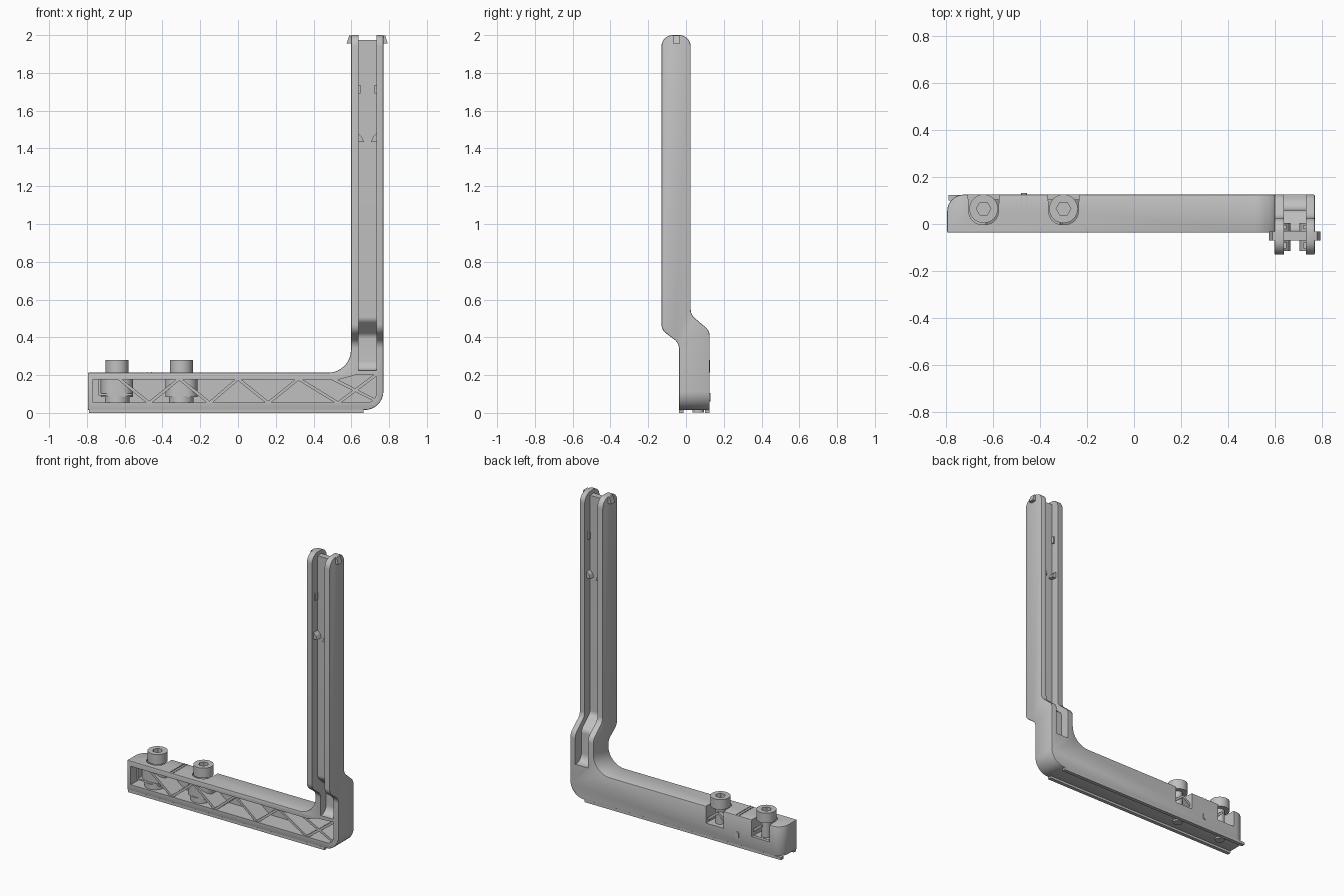
import bpy, bmesh, math
from mathutils import Vector

if "Cube" in bpy.data.objects:
    bpy.data.objects.remove(bpy.data.objects["Cube"], do_unlink=True)

grey = bpy.data.materials.new("light grey plastic")
grey.use_nodes = True
COLOUR = (0.53, 0.53, 0.53, 1)
grey.diffuse_color = COLOUR
grey.node_tree.nodes["Principled BSDF"].inputs["Base Color"].default_value = COLOUR


def add_mesh(name, bm):
    bmesh.ops.recalc_face_normals(bm, faces=bm.faces)
    mesh = bpy.data.meshes.new(name)
    bm.to_mesh(mesh)
    bm.free()
    ob = bpy.data.objects.new(name, mesh)
    mesh.materials.append(grey)
    bpy.context.collection.objects.link(ob)
    return ob


def prism(name, points, axis, lo, hi):
    """Extrude a flat outline along one axis."""
    place = {"x": lambda p, t: (t, p[0], p[1]),
             "y": lambda p, t: (p[0], t, p[1]),
             "z": lambda p, t: (p[0], p[1], t)}[axis]
    bm = bmesh.new()
    face = bm.faces.new([bm.verts.new(place(p, lo)) for p in points])
    out = bmesh.ops.extrude_face_region(bm, geom=[face])
    verts = [v for v in out["geom"] if isinstance(v, bmesh.types.BMVert)]
    step = Vector(place((0, 0), hi - lo))
    bmesh.ops.translate(bm, verts=verts, vec=step)
    return add_mesh(name, bm)


def box(name, x, y, z):
    return prism(name, [(x[0], y[0]), (x[1], y[0]), (x[1], y[1]), (x[0], y[1])], "z", *z)


def ring(cx, cy, r, n=32):
    return [(cx + r * math.cos(2 * math.pi * i / n), cy + r * math.sin(2 * math.pi * i / n))
            for i in range(n)]


def rounded(corners, steps=8):
    """Round each (u, v, radius) corner of an outline."""
    out = []
    for i, (u, v, r) in enumerate(corners):
        p = Vector((u, v))
        if r == 0:
            out.append((u, v))
            continue
        a = (Vector(corners[i - 1][:2]) - p).normalized()
        b = (Vector(corners[(i + 1) % len(corners)][:2]) - p).normalized()
        half = a.angle(b) / 2
        cut = r / math.tan(half)
        centre = p + (a + b).normalized() * (r / math.sin(half))
        start, end = p + a * cut - centre, p + b * cut - centre
        turn = start.angle_signed(end)
        for k in range(steps + 1):
            w = -turn * k / steps
            c, s = math.cos(w), math.sin(w)
            out.append(tuple(centre + Vector((start.x * c - start.y * s, start.x * s + start.y * c))))
    return out


def boolean(ob, other, kind):
    mod = ob.modifiers.new(other.name, "BOOLEAN")
    mod.operation = kind
    mod.solver = "EXACT"
    mod.object = other
    other.hide_render = True
    bpy.context.view_layer.objects.active = ob
    bpy.ops.object.modifier_apply(modifier=mod.name)
    bpy.data.objects.remove(other, do_unlink=True)


def smooth(ob):
    bpy.ops.object.select_all(action="DESELECT")
    ob.select_set(True)
    bpy.context.view_layer.objects.active = ob
    bpy.ops.object.shade_smooth_by_angle(angle=math.radians(30))


# L-shaped body: front outline crossed with the jogged side outline
body = prism("bracket_body", rounded([
    (-0.795, 0.015, 0), (0.77, 0.015, 0.1), (0.77, 2.1, 0), (0.598, 2.1, 0),
    (0.598, 0.213, 0.12), (-0.795, 0.213, 0)]), "y", -0.3, 0.3)
side = prism("side_outline", rounded([
    (-0.037, -0.1, 0), (-0.037, 0.37, 0.06), (-0.13, 0.44, 0.06), (-0.13, 2, 0.06),
    (0.025, 2, 0.06), (0.025, 0.52, 0.06), (0.125, 0.435, 0.06), (0.125, -0.1, 0)]), "x", -1, 1)
boolean(body, side, "INTERSECT")
plan = prism("end_rounding", rounded([
    (-0.795, -0.3, 0), (1, -0.3, 0), (1, 0.125, 0), (-0.795, 0.125, 0.07)]), "z", -0.5, 2.5)
boolean(body, plan, "INTERSECT")
bevel = body.modifiers.new("soft_edges", "BEVEL")
bevel.width, bevel.segments = 0.008, 2
bevel.limit_method, bevel.angle_limit = "ANGLE", math.radians(50)
bpy.context.view_layer.objects.active = body
bpy.ops.object.modifier_apply(modifier=bevel.name)

# Channels along the upright, leaving a web between two walls
front_channel = [(-0.3, 2.1, 0), (-0.07, 2.1, 0), (-0.07, 0.49, 0.04), (0.02, 0.41, 0.04),
                 (0.02, 0.225, 0.05), (-0.3, 0.225, 0)]
back_channel = [(0.3, 2.1, 0), (-0.03, 2.1, 0), (-0.03, 0.52, 0.04), (0.06, 0.44, 0.04),
                (0.06, 0.235, 0.05), (0.3, 0.235, 0)]
for name, outline in (("front_channel", front_channel), ("back_channel", back_channel)):
    boolean(body, prism(name, rounded(outline), "x", 0.638, 0.732), "DIFFERENCE")
boolean(body, box("web_top_gap", (0.638, 0.732), (-0.2, 0.1), (1.975, 2.1)), "DIFFERENCE")

# Truss pocket in the front of the arm
POCKET_BACK = 0.095
pocket = prism("pocket", rounded([
    (-0.768, 0.055, 0), (0.732, 0.055, 0.05), (0.732, 0.205, 0), (0.62, 0.2, 0),
    (0.54, 0.178, 0), (-0.768, 0.178, 0)]), "y", -0.2, POCKET_BACK)
boolean(body, pocket, "DIFFERENCE")

# Solid housings in the pocket around each bolt notch
BOLTS = (-0.64, -0.3)
BOLT_Y = 0.065
for x in BOLTS:
    housing = prism("bolt_housing", rounded([
        (x - 0.085, -0.018, 0.06), (x + 0.085, -0.018, 0.06),
        (x + 0.085, 0.11, 0), (x - 0.085, 0.11, 0)]), "z", 0.085, 0.195)
    boolean(body, housing, "UNION")
    notch = prism("bolt_notch", rounded([
        (x - 0.06, -0.002, 0.055), (x + 0.06, -0.002, 0.055),
        (x + 0.07, 0.2, 0), (x - 0.07, 0.2, 0)]), "z", 0.1, 0.3)
    boolean(body, notch, "DIFFERENCE")
smooth(body)

# Diagonal ribs of the truss
LOW, HIGH = 0.052, 0.181
zigzag = [(-0.77, HIGH), (-0.63, HIGH), (-0.47, LOW), (-0.31, HIGH), (-0.15, LOW),
          (0.0, HIGH), (0.16, LOW), (0.32, HIGH), (0.53, LOW)]
ribs = list(zip(zigzag[1:], zigzag[2:]))
ribs += [((-0.77, 0.16), (-0.63, LOW)), ((0.5, HIGH), (0.72, 0.07)),
         ((0.41, LOW + 0.06), (0.5, HIGH)), ((0.53, LOW), (0.735, 0.205))]
for a, b in ribs[:7] + ribs[8:9] + ribs[10:]:
    a, b = Vector(a), Vector(b)
    d = (b - a).normalized()
    n = Vector((-d.y, d.x)) * 0.008
    prism("truss_rib", [tuple(p) for p in (a - n, b - n, b + n, a + n)], "y", -0.03, POCKET_BACK + 0.01)
box("pocket_post", (-0.738, -0.726), (-0.02, POCKET_BACK + 0.01), (0.1, 0.181))
box("pocket_shelf", (-0.738, -0.56), (-0.02, POCKET_BACK + 0.01), (0.092, 0.102))

# Socket-head bolts with lower nuts
for x in BOLTS:
    head = prism("bolt_head", ring(x, BOLT_Y, 0.061), "z", 0.213, 0.28)
    boolean(head, prism("hex_socket", ring(x, BOLT_Y, 0.031, 6), "z", 0.245, 0.3), "DIFFERENCE")
    smooth(head)
    smooth(prism("bolt_shaft", ring(x, BOLT_Y, 0.03, 24), "z", 0.003, 0.22))
    smooth(prism("bolt_nut", ring(x, 0.04, 0.065), "z", 0.056, 0.09))

# Rails under the arm
for y in ((-0.036, -0.012), (0.1, 0.124)):
    box("bottom_rail", (-0.79, 0.665), y, (0, 0.018))

# Hinge wedges outside the upright's top
for base, tip in ((0.6, 0.575), (0.768, 0.793)):
    mid = base + (tip - base) * 0.45
    prism("hinge_wedge", [(base, 1.955), (tip, 1.955), (mid, 1.998), (base, 1.998)],
          "y", -0.07, -0.032)

# Snap teeth inside both channels
for y in ((-0.115, -0.068), (-0.032, 0.005)):
    for wall, inward in ((0.636, 1), (0.734, -1)):
        prism("snap_tooth", [(wall, 1.435), (wall + 0.03 * inward, 1.435),
                             (wall + 0.02 * inward, 1.46), (wall, 1.48)], "y", *y)
        box("small_stop", sorted((wall, wall + 0.012 * inward)), (y[0] + 0.01, y[1] - 0.01), (1.69, 1.735))

# Index marks on the arm's top and a small pin on its back
for x in (-0.478, -0.458):
    for k in range(6):
        y = -0.03 + 0.026 * k
        box("index_mark", (x - 0.002, x + 0.002), (y, y + 0.018), (0.21, 0.217))
prism("back_pin", rounded([(-0.48, 0.06, 0.012), (-0.455, 0.06, 0.012),
                           (-0.455, 0.105, 0.012), (-0.48, 0.105, 0.012)]), "y", 0.12, 0.131)
